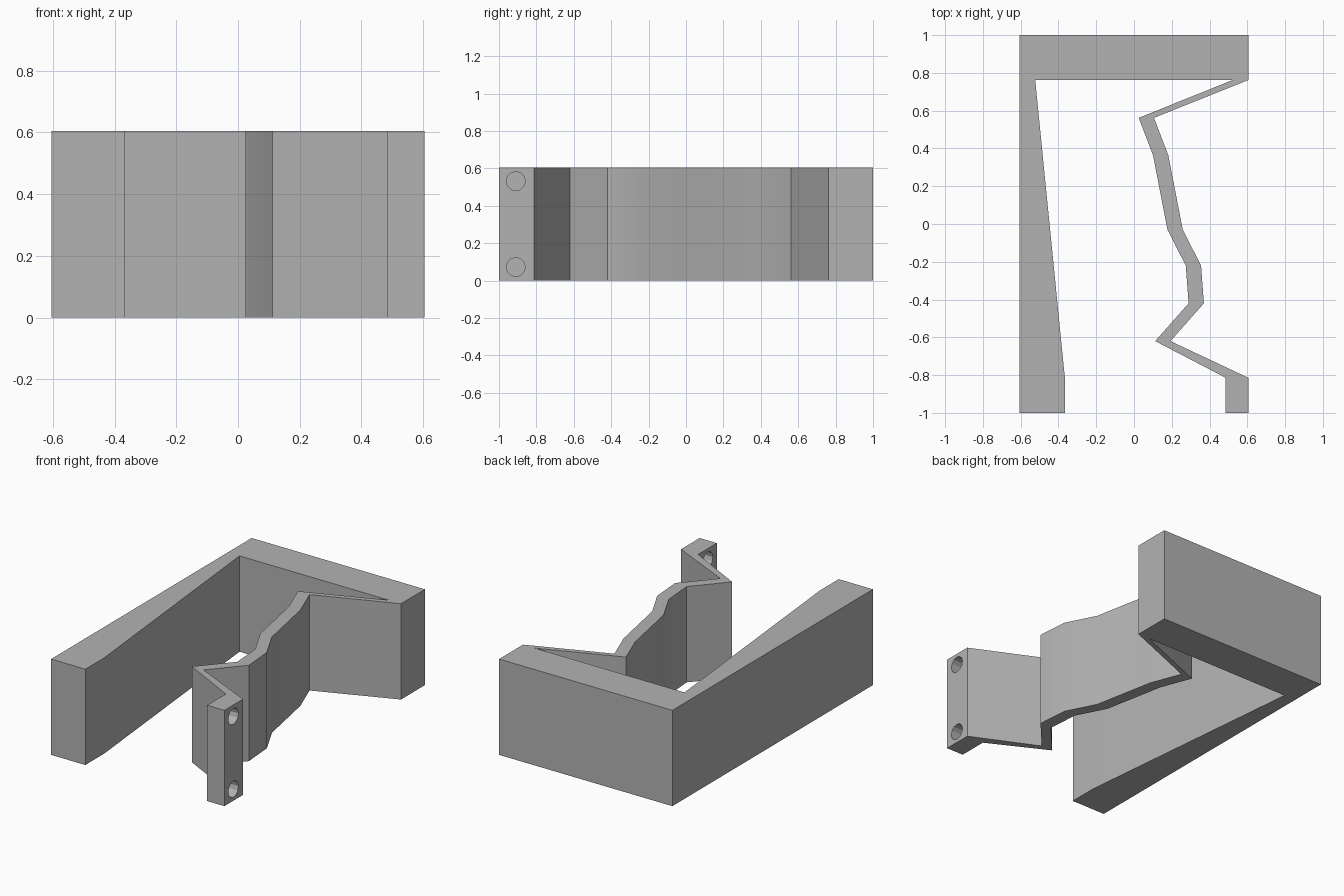
import bpy, bmesh, math
from mathutils import Matrix

cube = bpy.data.objects.get("Cube")
if cube:
    bpy.data.objects.remove(cube, do_unlink=True)

HEIGHT = 0.605
HALF = 0.605

grey = bpy.data.materials.new("plain grey")
grey.use_nodes = True
colour = (0.45, 0.45, 0.45, 1)
grey.diffuse_color = colour
grey.node_tree.nodes["Principled BSDF"].inputs["Base Color"].default_value = colour


def finish(name, bm):
    bmesh.ops.recalc_face_normals(bm, faces=bm.faces)
    mesh = bpy.data.meshes.new(name)
    bm.to_mesh(mesh)
    bm.free()
    mesh.materials.append(grey)
    obj = bpy.data.objects.new(name, mesh)
    bpy.context.collection.objects.link(obj)
    return obj


def extrude_outline(name, points):
    bm = bmesh.new()
    base = bm.faces.new([bm.verts.new((x, y, 0)) for x, y in points])
    top = bmesh.ops.extrude_face_region(bm, geom=[base], use_keep_orig=True)
    verts = [g for g in top["geom"] if isinstance(g, bmesh.types.BMVert)]
    bmesh.ops.translate(bm, verts=verts, vec=(0, 0, HEIGHT))
    return finish(name, bm)


# Springy profile strip: its outer side, with the inner side offset in x
strip_outer = [(0.193, -0.62), (0.37, -0.42), (0.355, -0.22), (0.258, -0.03),
               (0.182, 0.363), (0.106, 0.562)]
strip_inner = [(x - 0.081, y) for x, y in reversed(strip_outer)]

# One continuous outline: mounting tab, strip, back block, tapered arm
outline = [(0.485, -1), (HALF, -1), (HALF, -0.814)]
outline += strip_outer
outline += [(HALF, 0.762), (HALF, 1), (-HALF, 1), (-HALF, -1),
            (-0.366, -1), (-0.366, -0.814), (-0.523, 0.762), (0.522, 0.762)]
outline += strip_inner
outline += [(0.485, -0.814)]
body = extrude_outline("bracket_body", outline)

# Two screw holes through the tab
bm = bmesh.new()
for z in (0.073, HEIGHT - 0.073):
    place = Matrix.Translation((0.545, -0.91, z)) @ Matrix.Rotation(math.pi / 2, 4, "Y")
    bmesh.ops.create_cone(bm, cap_ends=True, segments=12, radius1=0.051,
                          radius2=0.051, depth=0.3, matrix=place)
cutter = finish("screw_hole_cutter", bm)
cutter.hide_render = True

cut = body.modifiers.new("screw_holes", "BOOLEAN")
cut.operation = "DIFFERENCE"
cut.solver = "EXACT"
cut.object = cutter

bpy.ops.object.select_all(action="DESELECT")
body.select_set(True)
bpy.context.view_layer.objects.active = body
bpy.ops.object.modifier_apply(modifier=cut.name)
bpy.data.objects.remove(cutter, do_unlink=True)

# Soft bends along the strip, crisp corners elsewhere
bpy.ops.object.shade_smooth_by_angle(angle=math.radians(29))
